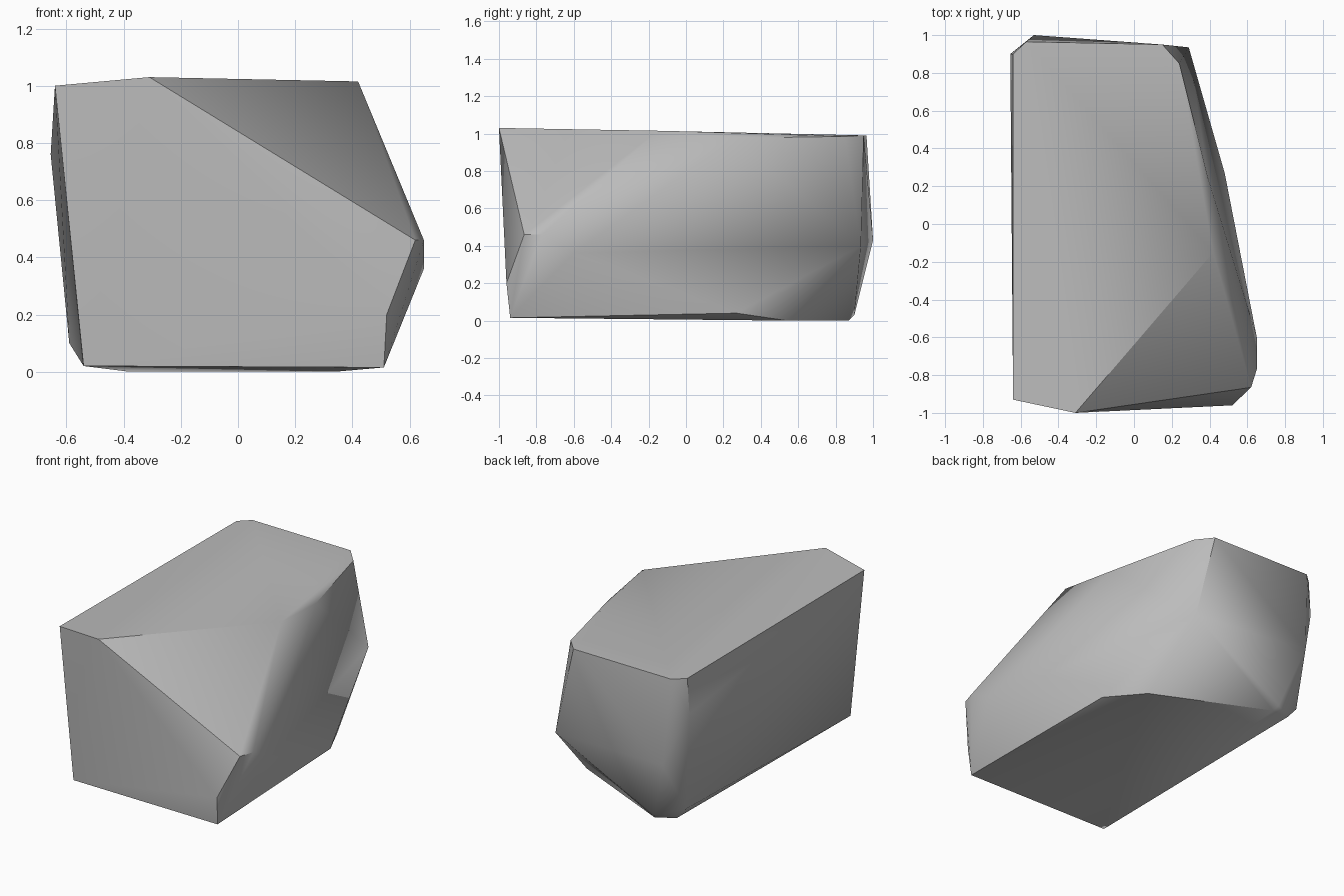
import bpy
import bmesh
import math

# Remove the default object if it exists
default_object = bpy.data.objects.get("Cube")
if default_object:
    bpy.data.objects.remove(default_object, do_unlink=True)


def make_material(name, value):
    """Plain matte grey material."""
    colour = (value, value, value, 1.0)
    material = bpy.data.materials.new(name)
    material.use_nodes = True
    material.diffuse_color = colour
    shader = material.node_tree.nodes["Principled BSDF"]
    shader.inputs["Base Color"].default_value = colour
    shader.inputs["Roughness"].default_value = 0.9
    return material


def make_hull(name, corner_groups, material):
    """Wrap a convex skin around the corners of a chipped block."""
    bm = bmesh.new()
    for group in corner_groups:
        for corner in group:
            bm.verts.new(corner)
    result = bmesh.ops.convex_hull(bm, input=bm.verts)
    loose = {item for item in result["geom_interior"] + result["geom_unused"]
             if isinstance(item, bmesh.types.BMVert)}
    bmesh.ops.delete(bm, geom=list(loose), context="VERTS")
    bmesh.ops.recalc_face_normals(bm, faces=bm.faces)
    mesh = bpy.data.meshes.new(name)
    bm.to_mesh(mesh)
    bm.free()
    mesh.materials.append(material)
    obj = bpy.data.objects.new(name, mesh)
    bpy.context.collection.objects.link(obj)
    return obj


# Outline of the flat top
top_corners = [
    (-.64, -.93, 1), (-.31, -1, 1.03), (.42, -.15, 1.015), (.39, .25, .975),
    (.24, .85, .985), (.15, .95, .99), (-.57, .965, .99), (-.64, .9, .99),
]
# Chipped corner at the front and the bulges at the back
middle_corners = [
    (.62, -.865, .46), (.65, -.77, .46), (.65, -.6, .36), (.52, -.96, .2),
    (.29, .935, .4), (-.53, 1, .43), (-.655, .9, .76),
]
# Outline of the base
base_corners = [
    (.51, -.94, .015), (-.54, -.93, .02), (-.59, .84, .1), (-.52, .84, .02),
    (-.4, .9, .03), (-.38, .87, 0), (.34, .54, 0), (.48, .27, .04),
]

stone_grey = make_material("stone grey", 0.5)
rock = make_hull("rock", [top_corners, middle_corners, base_corners], stone_grey)

# Soft shading on gentle bends, crisp chipped edges
bpy.ops.object.select_all(action="DESELECT")
rock.select_set(True)
bpy.context.view_layer.objects.active = rock
bpy.ops.object.shade_smooth_by_angle(angle=math.radians(42))
